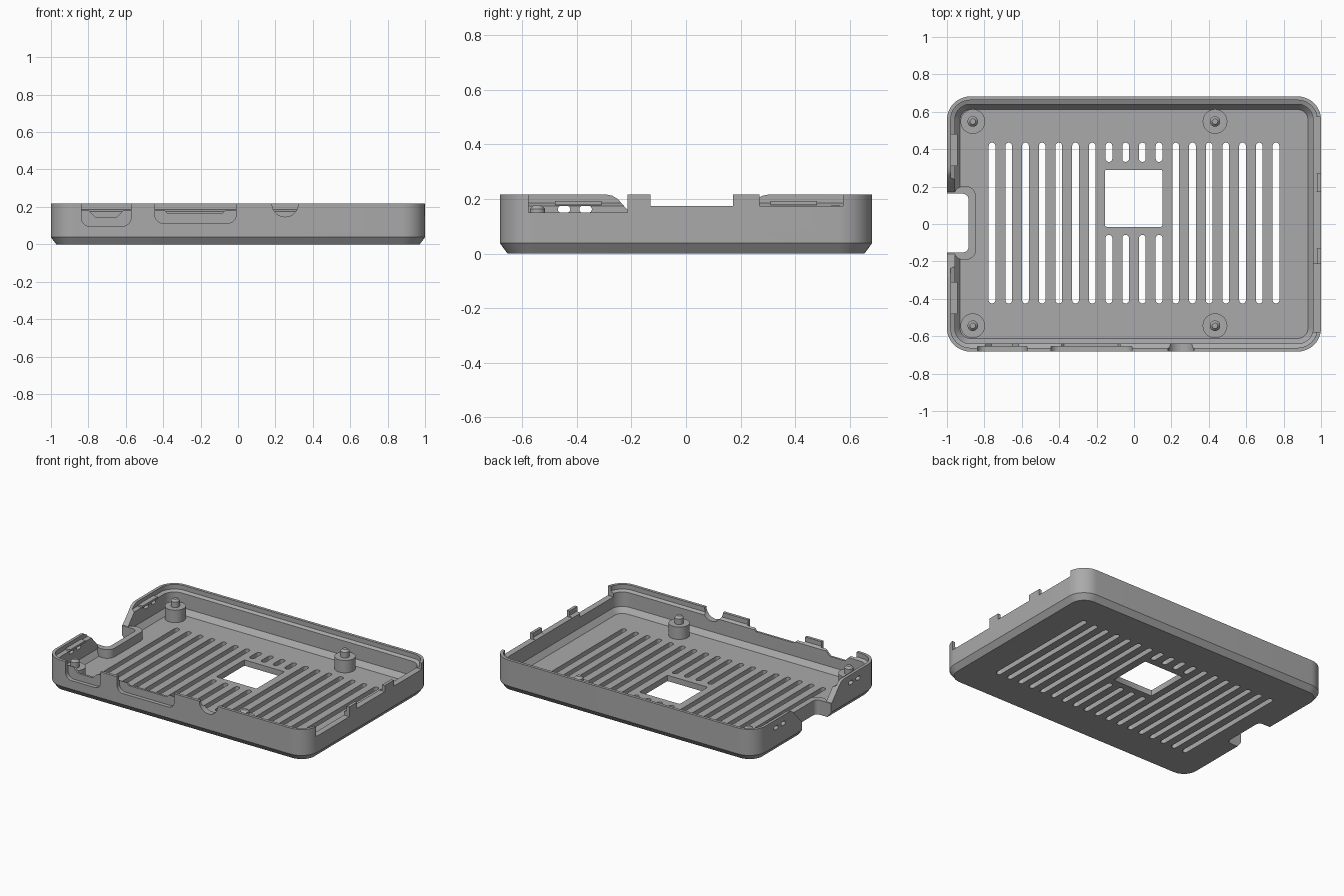
import bpy, bmesh, math
from mathutils import Vector

cube = bpy.data.objects.get("Cube")
if cube:
    bpy.data.objects.remove(cube, do_unlink=True)

grey = bpy.data.materials.new("mid_grey")
grey.use_nodes = True
grey.diffuse_color = (0.4, 0.4, 0.4, 1)
grey.node_tree.nodes["Principled BSDF"].inputs["Base Color"].default_value = (0.4, 0.4, 0.4, 1)


def rounded(x0, x1, y0, y1, r, seg=8):
    """Counter-clockwise outline of a rectangle with round corners."""
    corners = [(x1 - r, y1 - r), (x0 + r, y1 - r), (x0 + r, y0 + r), (x1 - r, y0 + r)]
    pts = []
    for i, (cx, cy) in enumerate(corners):
        for k in range(seg + 1):
            a = math.pi / 2 * (i + k / seg)
            pts.append((cx + r * math.cos(a), cy + r * math.sin(a)))
    return pts


def loft(name, rings):
    """Closed solid through a list of equal-length rings of 3D points."""
    bm = bmesh.new()
    vs = [[bm.verts.new(p) for p in ring] for ring in rings]
    n = len(vs[0])
    for a, b in zip(vs, vs[1:]):
        for i in range(n):
            j = (i + 1) % n
            bm.faces.new((a[i], a[j], b[j], b[i]))
    bm.faces.new(vs[0][::-1])
    bm.faces.new(vs[-1])
    bmesh.ops.remove_doubles(bm, verts=bm.verts[:], dist=1e-5)
    bmesh.ops.recalc_face_normals(bm, faces=bm.faces[:])
    me = bpy.data.meshes.new(name)
    bm.to_mesh(me)
    bm.free()
    me.materials.append(grey)
    ob = bpy.data.objects.new(name, me)
    bpy.context.collection.objects.link(ob)
    return ob


def prism(name, pts, axis, lo, hi):
    """Extrude a 2D outline along x (yz outline), y (xz outline) or z (xy outline)."""
    place = {"x": lambda u, v, w: (w, u, v),
             "y": lambda u, v, w: (u, w, v),
             "z": lambda u, v, w: (u, v, w)}[axis]
    return loft(name, [[place(u, v, w) for u, v in pts] for w in (lo, hi)])


def box(x0, x1, y0, y1):
    return [(x0, y0), (x1, y0), (x1, y1), (x0, y1)]


def cut(target, cutter):
    cutter.hide_render = True
    mod = target.modifiers.new("cut", "BOOLEAN")
    mod.operation, mod.solver, mod.object = "DIFFERENCE", "EXACT", cutter
    bpy.context.view_layer.update()
    result = target.evaluated_get(bpy.context.evaluated_depsgraph_get())
    mesh = bpy.data.meshes.new_from_object(result)
    target.modifiers.clear()
    target.data = mesh
    bpy.data.objects.remove(cutter, do_unlink=True)


HX, HY, TOP, FLOOR = 1.0, 0.682, 0.217, 0.04


def level(inset, z):
    pts = rounded(-HX + inset, HX - inset, -HY + inset, HY - inset, 0.125 - inset, 12)
    return [(x, y, z) for x, y in pts]


# Tray: chamfered outside, stepped lip, inner wall and floor
tray = loft("tray", [level(*p) for p in (
    (0.028, 0), (0, 0.038), (0, TOP), (0.02, TOP), (0.02, 0.185),
    (0.042, 0.175), (0.042, 0.075), (0.07, FLOOR))])

# Vent slots, with the middle four broken by the square window
for i in range(18):
    x = (i - 8.5) * 0.0893
    spans = [(-0.425, -0.058), (0.332, 0.435)] if 7 <= i <= 10 else [(-0.425, 0.435)]
    for y0, y1 in spans:
        cut(tray, prism("slot", rounded(x - 0.018, x + 0.018, y0, y1, 0.0178, 6), "z", -0.1, 0.1))
cut(tray, prism("window", rounded(-0.155, 0.152, -0.015, 0.29, 0.008, 2), "z", -0.1, 0.1))

# Front ports: shallow outer recess, then an opening through the wall
for x0, x1, z in ((-0.838, -0.572, 0.097), (-0.445, -0.01, 0.113)):
    cut(tray, prism("recess", rounded(x0, x1, z, 0.4, 0.045), "y", -0.8, -0.655))
for x0, x1, z, c in ((-0.797, -0.615, 0.145, 0.035), (-0.405, -0.055, 0.165, 0.03)):
    port = [(x0, 0.4), (x0, z + c), (x0 + c, z), (x1 - c, z), (x1, z + c), (x1, 0.4)]
    cut(tray, prism("port", port, "y", -0.8, -0.62))
cut(tray, prism("round_port", rounded(0.182, 0.322, 0.147, 0.4, 0.069), "y", -0.8, -0.62))

# Left wall: three lowered stretches that leave two posts
for y0, y1, z in ((-0.577, -0.215, 0.15), (-0.13, 0.172, 0.175), (0.27, 0.575, 0.175)):
    cut(tray, prism("dip", box(y0, y1, z, 0.4), "x", 0.93, 1.1))

# Right wall: card notch with sloping shoulders, and paired small holes
MID, RIM = 0.005, 0.1
half = [(0.165, RIM), (0.215, 0.155), (0.255, 0.2), (0.275, 0.212), (0.3, TOP), (0.3, 0.4)]
shoulders = [(MID + y, z) for y, z in half] + [(MID - y, z) for y, z in half[::-1]]
cut(tray, prism("shoulders", shoulders, "x", -1.1, -0.9))
for side in (-1, 1):
    for y in (0.368, 0.447):
        c = side * y
        cut(tray, prism("hole", rounded(c - 0.023, c + 0.023, 0.15, 0.175, 0.012, 4), "x", -1.1, -0.9))

# Raised rim around the card notch
rim = prism("notch_rim", rounded(-0.965, -0.845, MID - 0.197, MID + 0.197, 0.055), "z", 0.005, RIM)
for part in (tray, rim):
    cut(part, prism("opening", rounded(-1.2, -0.885, MID - 0.157, MID + 0.157, 0.03), "z", -0.1, 0.3))

# Snap ridges inside the right wall
for side, word in ((-1, "front"), (1, "back")):
    y0, y1 = sorted((side * 0.31, side * 0.48))
    prism("snap_ridge_" + word, box(y0, y1, 0.178, 0.192), "x", -0.985, -0.945)

# Standoffs: a wide boss carrying a chamfered pin
parts = [tray, rim]
steps = ((0.066, 0.03), (0.066, 0.125), (0.028, 0.125), (0.028, 0.163), (0.015, 0.177))
for x in (-0.862, 0.433):
    for y in (-0.544, 0.548):
        circle = [Vector((math.cos(a), math.sin(a), 0)) for a in
                  (math.tau * k / 32 for k in range(32))]
        parts.append(loft("standoff", [[c * r + Vector((x, y, z)) for c in circle] for r, z in steps]))

# Soft curves with crisp edges
bpy.ops.object.select_all(action="DESELECT")
for ob in parts:
    ob.select_set(True)
bpy.context.view_layer.objects.active = tray
bpy.ops.object.shade_smooth_by_angle(angle=math.radians(30))
